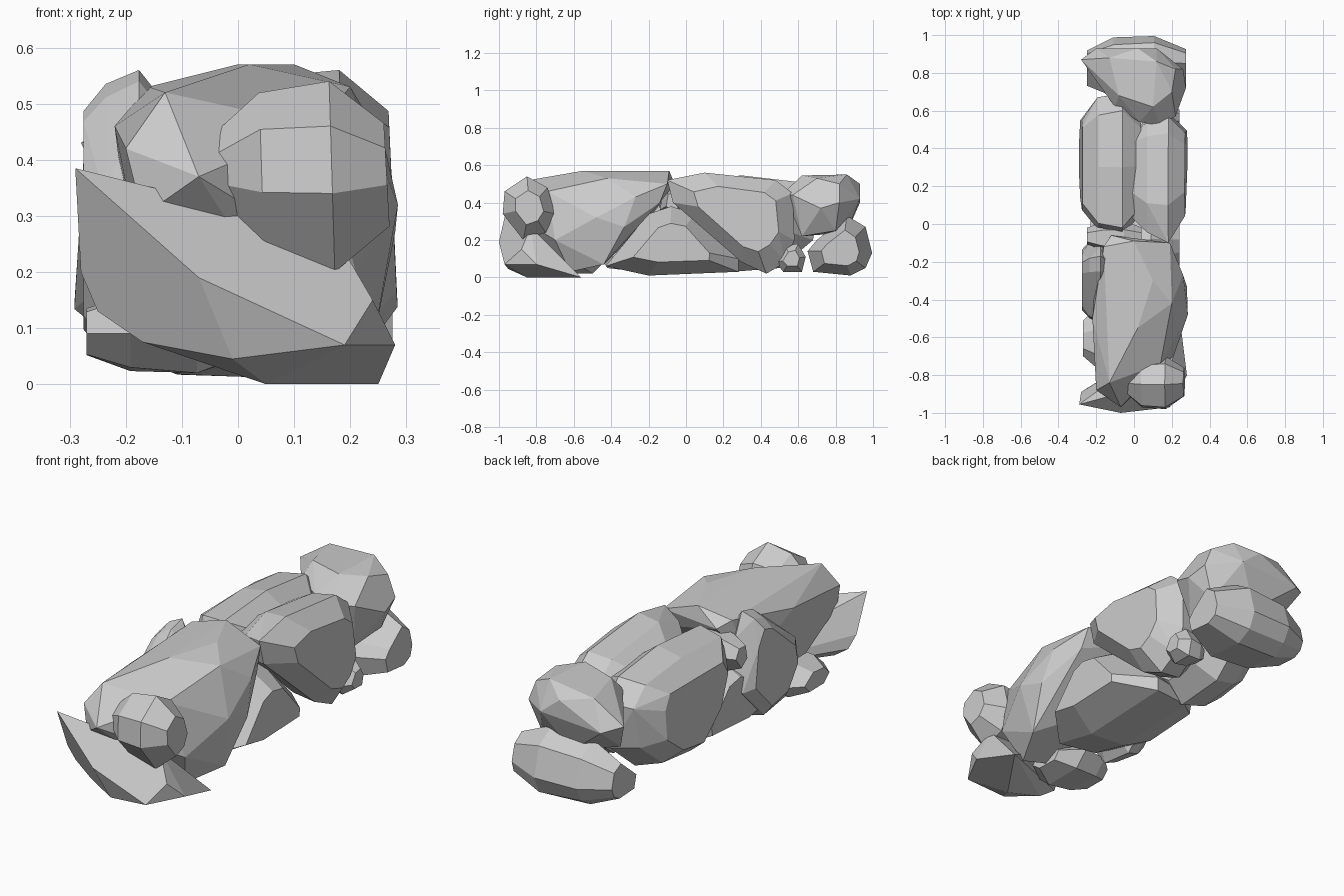
import bpy, bmesh, math, random

random.seed(4)


def hull(name, pts):
    """Faceted boulder: convex hull of points, near-flat facets merged."""
    bm = bmesh.new()
    for p in pts:
        bm.verts.new(p)
    res = bmesh.ops.convex_hull(bm, input=bm.verts[:])
    inner = {v for v in res["geom_interior"] + res["geom_unused"]
             if isinstance(v, bmesh.types.BMVert)}
    bmesh.ops.delete(bm, geom=list(inner), context='VERTS')
    bmesh.ops.dissolve_limit(bm, angle_limit=math.radians(9), verts=bm.verts[:], edges=bm.edges[:])
    bmesh.ops.recalc_face_normals(bm, faces=bm.faces[:])
    me = bpy.data.meshes.new(name)
    bm.to_mesh(me)
    bm.free()
    bpy.context.collection.objects.link(bpy.data.objects.new(name, me))


def boulder(name, profile, x0, x1, lean=0, left=.55, right=.55):
    """Side profile (y, z) spread over x, shrinking towards both flanks; lean shears x by z."""
    cy = sum(p[0] for p in profile) / len(profile)
    cz = sum(p[1] for p in profile) / len(profile)
    pts = []
    for t, s in ((0, left), (.27, .93), (.68, 1), (1, right)):
        for y, z in profile:
            k = s * random.uniform(.92, 1.03) if s < 1 else 1
            x = x0 + (x1 - x0) * t + lean * (z - cz)
            pts.append((x, cy + (y - cy) * k, cz + (z - cz) * k))
    hull(name, pts)


# Large front boulder
hull("front_top_boulder", [
    (-.12, -.06, .5), (.19, -.1, .5), (0, -.09, .57), (-.16, -.12, .53), (.2, -.14, .4),
    (.26, -.27, .43), (.285, -.48, .32), (.28, -.33, .27), (.24, -.44, .07), (.15, -.62, .03),
    (.21, -.7, .2), (.14, -.74, .46), (.02, -.55, .57), (.1, -.3, .57), (.2, -.42, .53),
    (-.07, -.97, .37), (-.2, -.88, .42), (-.13, -.84, .52), (-.22, -.5, .46),
    (-.17, -.9, .3), (-.15, -.6, .1), (-.2, -.2, .3)])

# Wedge stone at the foot of the front end
hull("front_foot_stone", [
    (-.29, -.955, .385), (-.28, -.89, .2), (-.25, -.87, .13), (-.07, -1, .19), (-.12, -.93, .3),
    (-.05, -.88, .33), (.1, -.86, .28), (.17, -.83, .27), (.24, -.88, .15), (.19, -.97, .07),
    (.28, -.8, .07), (.25, -.56, 0), (.05, -.85, 0), (-.01, -.95, .045), (-.17, -.88, .075)])

# Round stone on the front right
boulder("front_right_stone", [(-.98, .34), (-.97, .46), (-.85, .54), (-.74, .48), (-.7, .34),
                              (-.75, .24), (-.87, .2)], -.04, .265, -.03, .45, .55)

# Two long boulders in the back half
boulder("back_right_boulder", [(-.1, .52), (.1, .56), (.3, .55), (.48, .52), (.57, .45), (.58, .2),
                               (.53, .08), (.43, .02), (.3, .08), (-.07, .4)],
        .0, .275, -.03, .7, .68)
boulder("back_left_boulder", [(-.07, .42), (-.02, .52), (.3, .545), (.6, .51), (.69, .42), (.68, .2),
                              (.5, .05), (.25, .03), (.02, .2)], -.28, .03, .04, .65, .7)

# Low boulder crossing under the middle
boulder("middle_base_boulder", [(-.43, .06), (-.38, .12), (-.2, .34), (-.08, .38), (.05, .34),
                                (.28, .1), (.28, .03), (-.2, .01)], -.23, .24, 0, .6, .6)

# Upright stone on the left side
boulder("left_upright_stone", [(-.12, .45), (-.17, .56), (-.25, .54), (-.5, .33), (-.53, .2),
                               (-.42, .05), (-.25, .03), (-.07, .2)], -.275, -.13, 0, .75, .8)

# Two stacked stones at the back end
hull("back_top_stone", [
    (-.28, .87, .43), (-.2, .93, .4), (.02, .93, .5), (.12, .93, .42), (.26, .82, .4),
    (.275, .72, .37), (.22, .57, .44), (.14, .52, .45), (.03, .54, .46), (-.1, .62, .47),
    (.18, .62, .22), (.2, .8, .25), (-.05, .62, .22), (-.2, .78, .28), (0, .86, .24),
    (-.13, .88, .53), (-.08, .68, .54), (.1, .62, .545), (.2, .7, .53), (.12, .86, .55),
    (.22, .82, .5)])
boulder("back_foot_stone", [(.65, .14), (.7, .2), (.86, .33), (.96, .27), (.995, .13), (.96, .05),
                            (.88, .01), (.68, .03)], -.25, .275, 0, .55, .6)

# Small filler stones
boulder("left_filler_stone", [(-.78, .09), (-.7, .16), (-.55, .17), (-.43, .09), (-.5, .02),
                              (-.7, .02)], -.27, .02)
boulder("right_filler_stone", [(.48, .08), (.53, .17), (.6, .18), (.64, .11), (.62, .03), (.52, .03)],
        .08, .24)
boulder("top_filler_stone", [(-.14, .36), (-.12, .48), (-.03, .48), (.02, .4), (-.06, .3)], -.25, .04)
